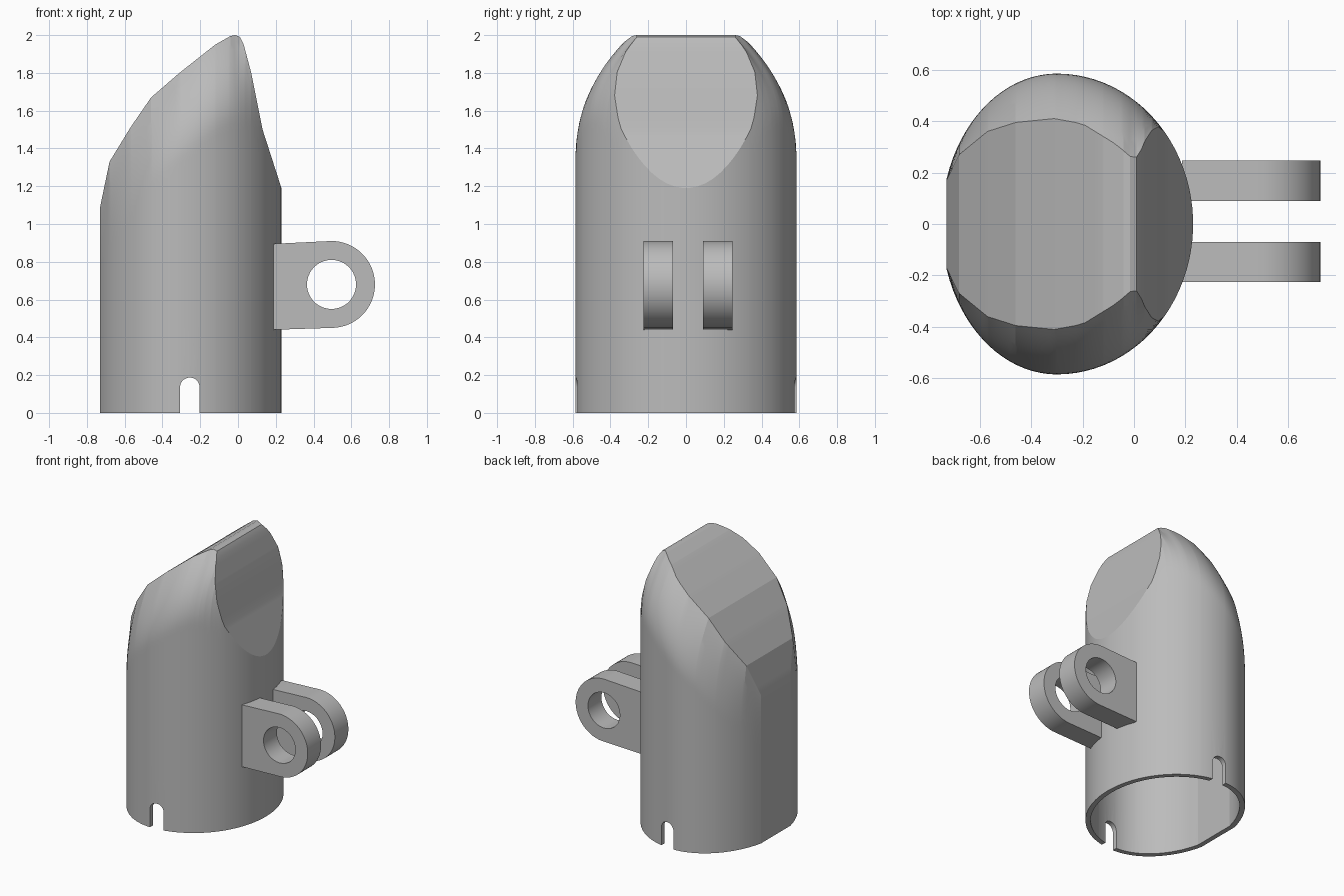
import bpy, bmesh, math
from mathutils import Matrix

cube = bpy.data.objects.get("Cube")
if cube:
    bpy.data.objects.remove(cube)

grey = bpy.data.materials.new("plain grey")
grey.use_nodes = True
grey.diffuse_color = (0.5, 0.5, 0.5, 1)
grey.node_tree.nodes["Principled BSDF"].inputs["Base Color"].default_value = (0.5, 0.5, 0.5, 1)

# Side outline of the sloped tip (x, z) and half width of its flat top (x, y)
TIP = [(-.73, 1.09), (-.68, 1.33), (-.57, 1.51), (-.46, 1.67), (-.31, 1.8), (-.12, 1.95),
       (-.04, 1.995), (-.015, 2), (.01, 1.99), (.03, 1.95), (.07, 1.8), (.13, 1.5), (.23, 1.19)]
FLAT = [(-.73, .17), (-.68, .27), (-.57, .36), (-.46, .395), (-.31, .41), (-.2, .39),
        (-.07, .31), (0, .25), (.23, .25)]
MID, WIDE = -.3, .585


def lerp(table, x):
    for (x0, v0), (x1, v1) in zip(table, table[1:]):
        if x <= x1:
            return v0 + (v1 - v0) * (x - x0) / (x1 - x0)
    return table[-1][1]


def half_width(x, z):
    # Oval plan, rounded over towards the edges of the flat top
    reach = .53 if x > MID else .45
    base = WIDE * math.sqrt(max(0, 1 - ((x - MID) / reach) ** 2))
    flat = min(lerp(FLAT, x), base)
    crest = lerp(TIP, x) if x < -.015 else 2
    t = min(1, max(0, (crest - z) / .46))
    return flat + (base - flat) * (1 - (1 - t) ** 2)


def finish(name, bm):
    bmesh.ops.remove_doubles(bm, verts=bm.verts, dist=1e-5)
    bmesh.ops.recalc_face_normals(bm, faces=bm.faces)
    mesh = bpy.data.meshes.new(name)
    bm.to_mesh(mesh)
    bm.free()
    mesh.materials.append(grey)
    obj = bpy.data.objects.new(name, mesh)
    bpy.context.collection.objects.link(obj)
    return obj


def tip_solid(name):
    # Loft of upright slices from the flat back to the rounded nose
    xs = {round(x, 4) for x, z in TIP}
    xs |= {round(MID + .53 * math.sin(math.radians(a)), 4) for a in range(0, 90, 4)}
    xs |= {round(MID - .45 * math.sin(math.radians(a)), 4) for a in range(4, 72, 4)}
    levels = [0, .25, .5] + [.5 + i / 56 for i in range(1, 29)]
    bm = bmesh.new()
    rings = []
    for x in sorted(xs):
        side = [(half_width(x, u * lerp(TIP, x)), u * lerp(TIP, x)) for u in levels]
        loop = [(y, z) for y, z in side] + [(-y, z) for y, z in reversed(side)]
        rings.append([bm.verts.new((x, y, z)) for y, z in loop])
    n = len(rings[0])
    for a, b in zip(rings, rings[1:]):
        for i in range(n):
            j = (i + 1) % n
            bm.faces.new((a[i], a[j], b[j], b[i]))
    bm.faces.new(rings[0])
    return finish(name, bm)


def prism(name, outline, y0, y1):
    # Side outline pushed through from y0 to y1
    bm = bmesh.new()
    face = bm.faces.new([bm.verts.new((x, y0, z)) for x, z in outline])
    new = bmesh.ops.extrude_face_region(bm, geom=[face])["geom"]
    bmesh.ops.translate(bm, vec=(0, y1 - y0, 0),
                        verts=[v for v in new if isinstance(v, bmesh.types.BMVert)])
    return finish(name, bm)


def arc(cx, cz, r, start, end, steps):
    angles = [math.radians(start + (end - start) * i / steps) for i in range(steps + 1)]
    return [(cx + r * math.cos(a), cz + r * math.sin(a)) for a in angles]


def cut(obj, cutter):
    cutter.hide_render = True
    mod = obj.modifiers.new("cut", "BOOLEAN")
    mod.operation = "DIFFERENCE"
    mod.solver = "EXACT"
    mod.object = cutter
    bpy.context.view_layer.objects.active = obj
    bpy.ops.object.modifier_apply(modifier=mod.name)
    bpy.data.objects.remove(cutter)


def smooth(obj, angle):
    bpy.ops.object.select_all(action="DESELECT")
    obj.select_set(True)
    bpy.context.view_layer.objects.active = obj
    bpy.ops.object.shade_smooth_by_angle(angle=math.radians(angle))


# Hollow shell, open at the bottom
shell = tip_solid("shell")
cavity = tip_solid("cavity")
cavity.data.transform(Matrix.Translation((-.25, 0, -.02)) @ Matrix.Diagonal((.927, .94, .98, 1))
                      @ Matrix.Translation((.25, 0, 0)))
cut(shell, cavity)

# Round-topped slots through both side walls
slot = [(-.203, -.1)] + arc(-.255, .135, .052, 0, 180, 16) + [(-.307, -.1)]
cut(shell, prism("slot", slot, -1, 1))
smooth(shell, 12)

# Pair of hinge lugs with pin holes
for name, y0, y1 in (("front_lug", -.225, -.07), ("rear_lug", .09, .247)):
    outline = [(.187, .44)] + arc(.495, .68, .23, -90, 90, 32) + [(.187, .895)]
    lug = prism(name, outline, y0, y1)
    cut(lug, prism("pin_hole", arc(.495, .68, .13, 0, 350, 35), -1, 1))
    smooth(lug, 30)
